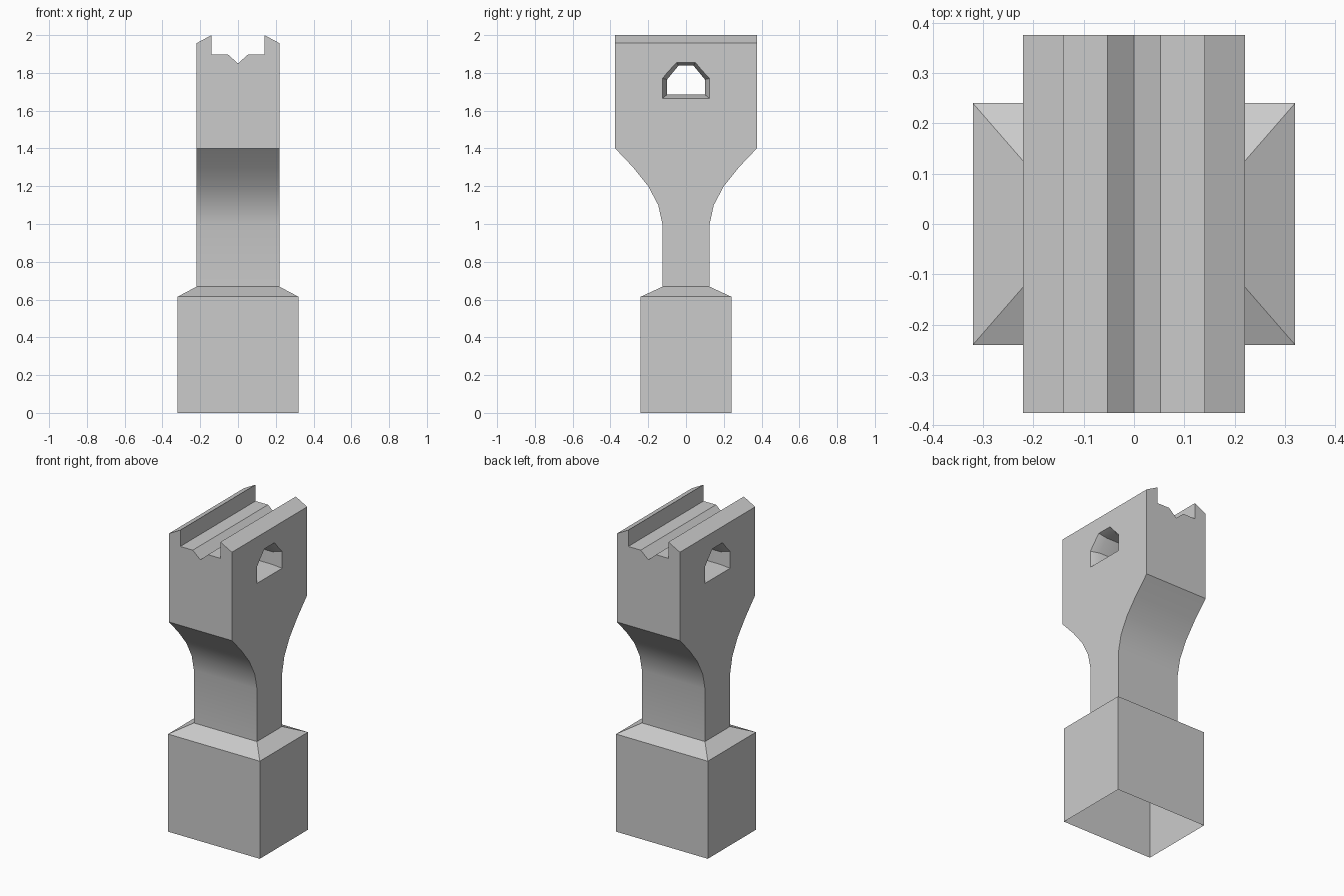
import bpy, bmesh
from mathutils import Vector

if "Cube" in bpy.data.objects:
    bpy.data.objects.remove(bpy.data.objects["Cube"])


def loft(name, rings, caps):
    """Skin a list of equal-length closed rings, optionally capping the ends."""
    bm = bmesh.new()
    vs = [[bm.verts.new(p) for p in ring] for ring in rings]
    n = len(vs[0])
    for a, b in zip(vs, vs[1:]):
        for i in range(n):
            j = (i + 1) % n
            bm.faces.new((a[i], a[j], b[j], b[i]))
    if caps:
        bm.faces.new(vs[0][::-1])
        bm.faces.new(vs[-1])
    bmesh.ops.recalc_face_normals(bm, faces=bm.faces)
    me = bpy.data.meshes.new(name)
    bm.to_mesh(me)
    bm.free()
    ob = bpy.data.objects.new(name, me)
    bpy.context.collection.objects.link(ob)
    return ob


def smooth(ob):
    bpy.ops.object.select_all(action='DESELECT')
    ob.select_set(True)
    bpy.context.view_layer.objects.active = ob
    bpy.ops.object.shade_smooth_by_angle()


def mirrored(half):
    """Complete a profile given from its +side, in order, to the -side."""
    return half + [(-a, b) for a, b in reversed(half) if a > 0]


# Hollow base with sloped shoulder, flowing into the flared neck (open below)
sections = [(0.32, 0.24, 0), (0.32, 0.24, 0.615), (0.22, 0.125, 0.668),
            (0.22, 0.125, 1.0), (0.22, 0.147, 1.1), (0.22, 0.2, 1.2),
            (0.22, 0.28, 1.3), (0.22, 0.375, 1.4)]
base = loft("base_and_neck",
            [[(x, y, z), (-x, y, z), (-x, -y, z), (x, -y, z)]
             for x, y, z in sections], False)
smooth(base)

# Head block with two ridges and a V channel on top
top = mirrored([(0.22, 1.4), (0.22, 1.957), (0.14, 2.0), (0.14, 1.897),
                (0.053, 1.897), (0, 1.85)])
head = loft("grooved_head", [[(x, y, z) for x, z in top]
                             for y in (-0.375, 0.375)], True)

# Cross hole with bevelled mouths
inner = mirrored([(0.1, 1.685), (0.1, 1.765), (0.04, 1.838)])
outer = mirrored([(0.125, 1.665), (0.125, 1.77), (0.05, 1.855)])
rings = []
for x, t in ((-0.27, 2), (-0.17, 0), (0.17, 0), (0.27, 2)):
    rings.append([(x, *Vector(a).lerp(Vector(b), t)) if t <= 1 else
                  (x, *(Vector(a) + (Vector(b) - Vector(a)) * t))
                  for a, b in zip(inner, outer)])
cutter = loft("hole_cutter", rings, True)
cutter.hide_render = True
mod = head.modifiers.new("hole", 'BOOLEAN')
mod.operation = 'DIFFERENCE'
mod.solver = 'EXACT'
mod.object = cutter
bpy.context.view_layer.objects.active = head
bpy.ops.object.modifier_apply(modifier=mod.name)
bpy.data.objects.remove(cutter)

# Open the head underside so the shell stays hollow down to the base
bm = bmesh.new()
bm.from_mesh(head.data)
bmesh.ops.delete(bm, geom=[f for f in bm.faces
                           if all(v.co.z < 1.41 for v in f.verts)],
                 context='FACES_ONLY')
bm.to_mesh(head.data)
bm.free()
smooth(head)
